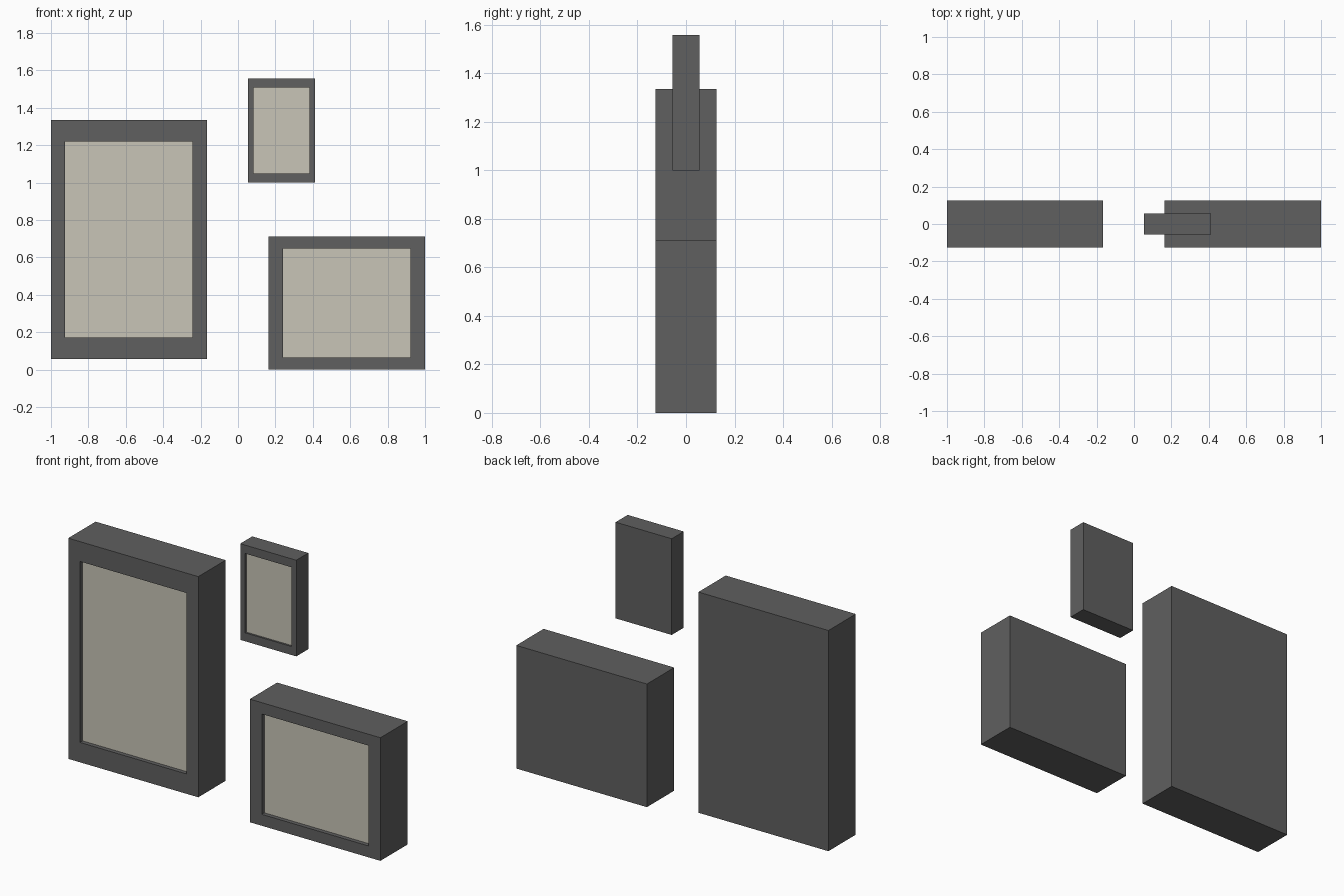
import bpy
import bmesh
from mathutils import Vector

cube = bpy.data.objects.get("Cube")
if cube:
    bpy.data.objects.remove(cube, do_unlink=True)


def make_material(name, color):
    mat = bpy.data.materials.new(name)
    mat.use_nodes = True
    mat.diffuse_color = color
    bsdf = next(n for n in mat.node_tree.nodes if n.type == 'BSDF_PRINCIPLED')
    bsdf.inputs["Base Color"].default_value = color
    return mat


frame_grey = make_material("frame dark grey", (0.115, 0.115, 0.115, 1))
panel_beige = make_material("panel beige", (0.58, 0.555, 0.475, 1))


def picture_frame(name, x, z, depth, border_x, border_z, recess):
    """Solid box whose front has a recessed panel; x and z are (low, high)."""
    width, height = x[1] - x[0], z[1] - z[0]
    bm = bmesh.new()
    bmesh.ops.create_cube(bm, size=1)
    bmesh.ops.scale(bm, vec=(width, depth, height), verts=bm.verts)
    front = min(bm.faces, key=lambda f: f.calc_center_median().y)

    # Border around the panel
    bmesh.ops.inset_region(bm, faces=[front], thickness=min(border_x, border_z) / 2)
    for v in front.verts:
        v.co.x = (width / 2 - border_x) * (1 if v.co.x > 0 else -1)
        v.co.z = (height / 2 - border_z) * (1 if v.co.z > 0 else -1)

    # Push the panel back with straight walls
    panel = bmesh.ops.extrude_discrete_faces(bm, faces=[front])["faces"][0]
    bmesh.ops.translate(bm, vec=Vector((0, recess, 0)), verts=panel.verts)
    panel.material_index = 1

    bmesh.ops.recalc_face_normals(bm, faces=bm.faces)
    mesh = bpy.data.meshes.new(name)
    bm.to_mesh(mesh)
    bm.free()
    mesh.materials.append(frame_grey)
    mesh.materials.append(panel_beige)
    obj = bpy.data.objects.new(name, mesh)
    obj.location = (sum(x) / 2, 0, sum(z) / 2)
    bpy.context.collection.objects.link(obj)
    return obj


picture_frame("large_frame", (-1, -0.167), (0.056, 1.334), 0.25, 0.075, 0.115, 0.024)
picture_frame("wide_frame", (0.163, 1), (0, 0.713), 0.25, 0.077, 0.066, 0.024)
picture_frame("small_frame", (0.053, 0.412), (1.0, 1.557), 0.11, 0.031, 0.049, 0.011)
